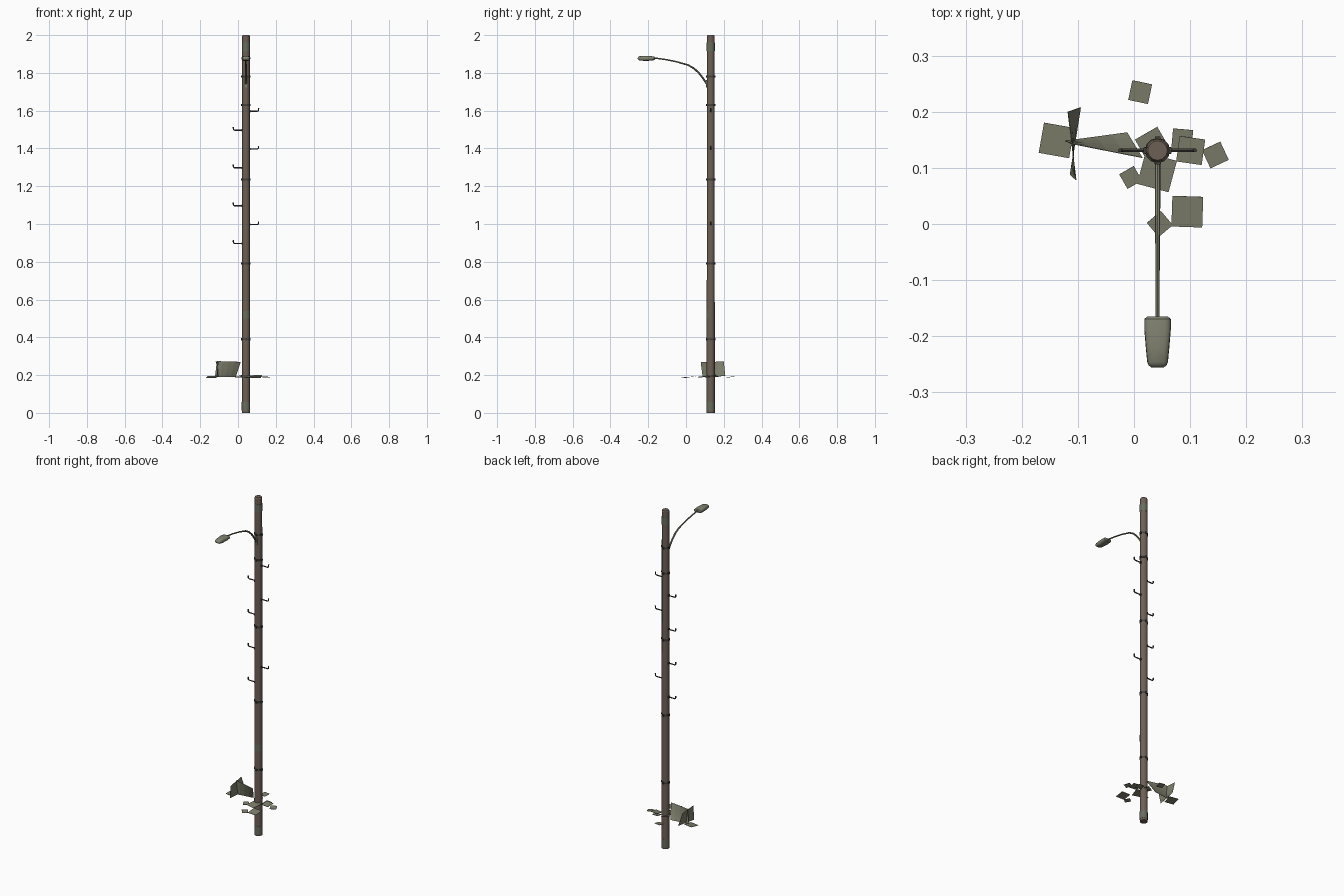
import bpy, bmesh, math
from mathutils import Vector, Matrix

if "Cube" in bpy.data.objects:
    bpy.data.objects.remove(bpy.data.objects["Cube"])

PX, PY, R = 0.042, 0.131, 0.0205   # pole axis and radius


def material(name, rgb):
    m = bpy.data.materials.new(name)
    m.diffuse_color = (*rgb, 1)
    m.use_nodes = True
    m.node_tree.nodes["Principled BSDF"].inputs["Base Color"].default_value = m.diffuse_color
    return m


WOOD = material("brown_wood", (0.155, 0.118, 0.093))
METAL = material("grey_green_metal", (0.215, 0.22, 0.16))
DARK = material("dark_iron", (0.055, 0.052, 0.046))
PAPER = material("paper_scrap", (0.21, 0.215, 0.15))
PATCH = material("faded_patch", (0.14, 0.15, 0.11))


def finish(name, bm, mat, smooth=True):
    bmesh.ops.recalc_face_normals(bm, faces=bm.faces)
    me = bpy.data.meshes.new(name)
    bm.to_mesh(me)
    bm.free()
    me.materials.append(mat)
    ob = bpy.data.objects.new(name, me)
    bpy.context.collection.objects.link(ob)
    if smooth:
        bpy.context.view_layer.objects.active = ob
        ob.select_set(True)
        bpy.ops.object.shade_smooth_by_angle(angle=math.radians(40))
        ob.select_set(False)
    return ob


def cyl(bm, r, z0, z1, n=12, r2=None):
    bmesh.ops.create_cone(bm, cap_ends=True, segments=n, radius1=r, radius2=r2 or r, depth=z1 - z0,
                          matrix=Matrix.Translation((PX, PY, (z0 + z1) / 2)))


def box(bm, c, s):
    bmesh.ops.create_cube(bm, size=1, matrix=Matrix.Translation(c) @ Matrix.Diagonal((*s, 1)))


def loft(bm, rings):
    rows = [[bm.verts.new(p) for p in ring] for ring in rings]
    n = len(rows[0])
    for a, b in zip(rows, rows[1:]):
        for i in range(n):
            bm.faces.new((a[i], a[(i + 1) % n], b[(i + 1) % n], b[i]))
    bm.faces.new(rows[0])
    bm.faces.new(rows[-1][::-1])


def tube(bm, pts, radii, n=8):
    """Round tube along a path, with mitred rings."""
    pts = [Vector(p) for p in pts]
    rings = []
    for i, p in enumerate(pts):
        d = (pts[min(i + 1, len(pts) - 1)] - pts[max(i - 1, 0)]).normalized()
        u = d.cross(Vector((0, 1, 0)) if abs(d.y) < 0.5 else Vector((1, 0, 0))).normalized()
        v = d.cross(u)
        rings.append([p + radii[i] * (math.cos(a) * u + math.sin(a) * v)
                      for a in (2 * math.pi * k / n for k in range(n))])
    loft(bm, rings)


# wooden pole with a slightly bevelled top
bm = bmesh.new()
cyl(bm, R + 0.001, 0, 1.994, r2=R)
cyl(bm, R, 1.994, 2.0, r2=R - 0.003)
finish("pole", bm, WOOD)

# faded wraps at the ends and a notice plate at the front right
bm = bmesh.new()
cyl(bm, R + 0.0012, 1.915, 1.96)
cyl(bm, R + 0.0018, 0.012, 0.058)
finish("faded_wraps", bm, PATCH)
bm = bmesh.new()
rows = [[(PX + 0.0228 * math.cos(a), PY + 0.0228 * math.sin(a), z)
         for a in (math.radians(-125 + 25 * k) for k in range(5))] for z in (0.5, 0.54)]
lo, hi = [[bm.verts.new(p) for p in r] for r in rows]
for i in range(4):
    bm.faces.new((lo[i], lo[i + 1], hi[i + 1], hi[i]))
finish("notice_plate", bm, PATCH)

# clamp bands with side lugs
bm = bmesh.new()
for z in (0.39, 0.79, 1.235, 1.63, 1.78):
    cyl(bm, R + 0.002, z - 0.005, z + 0.005)
    for s in (-1, 1):
        box(bm, (PX + s * (R + 0.002), PY, z), (0.005, 0.01, 0.011))
        box(bm, (PX, PY + s * (R + 0.002), z), (0.01, 0.005, 0.011))
finish("clamp_bands", bm, DARK)

# climbing steps with upturned tips
bm = bmesh.new()
for side, heights in ((1, (1.0, 1.4, 1.6)), (-1, (0.9, 1.1, 1.3, 1.5))):
    for z in heights:
        path = [(PX + side * x, PY, z + dz) for x, dz in
                ((0.01, -0.003), (0.061, -0.003), (0.066, 0.001), (0.067, 0.014))]
        tube(bm, path, [0.0036] * 4, 6)
        box(bm, (PX + side * (R + 0.001), PY, z - 0.003), (0.004, 0.012, 0.012))
finish("climbing_steps", bm, DARK)

# curved lamp arm and its bracket
arm = [(0.118, 1.735), (0.108, 1.745), (0.09, 1.772), (0.068, 1.8), (0.042, 1.824),
       (0.01, 1.842), (-0.05, 1.859), (-0.11, 1.871), (-0.175, 1.88)]
bm = bmesh.new()
tube(bm, [(PX, y, z) for y, z in arm], [0.005] * 5 + [0.0045, 0.004, 0.0038, 0.0038])
box(bm, (PX, PY - R - 0.001, 1.742), (0.012, 0.005, 0.04))
finish("lamp_arm", bm, METAL)

# lamp head: rounded cross-sections lofted along y
bm = bmesh.new()
rings = []
for y, w, h in ((-0.165, 0.018, 0.005), (-0.169, 0.0235, 0.0095), (-0.19, 0.0235, 0.0125),
                (-0.22, 0.021, 0.0135), (-0.246, 0.0185, 0.011), (-0.252, 0.016, 0.008),
                (-0.2555, 0.011, 0.003)):
    ring = []
    for k in range(16):
        c, s = math.cos(k * math.pi / 8), math.sin(k * math.pi / 8)
        ring.append((PX + w * math.copysign(abs(c) ** 0.6, c), y,
                     1.877 + h * math.copysign(abs(s) ** 0.7, s)))
    rings.append(ring)
loft(bm, rings)
finish("lamp_head", bm, METAL)

# loose flat scraps around the pole: x, y, z, size, turn
bm = bmesh.new()
for x, y, z, s, turn in ((-0.138, 0.149, 0.19, 0.055, -10), (0.011, 0.235, 0.19, 0.036, -12),
                         (0.145, 0.123, 0.19, 0.036, 25), (0.086, 0.151, 0.192, 0.036, -5),
                         (0.101, 0.131, 0.196, 0.046, -8), (0.095, 0.022, 0.19, 0.055, -2),
                         (0.046, 0.0, 0.188, 0.033, 40), (0.041, 0.092, 0.193, 0.058, -15),
                         (0.033, 0.142, 0.198, 0.046, 30), (-0.006, 0.083, 0.19, 0.03, 30)):
    t = math.radians(turn)
    tilt = Matrix.Rotation(0.12, 4, 'X')
    m = Matrix.Translation((x, y, z)) @ Matrix.Rotation(t, 4, 'Z') @ tilt
    bmesh.ops.create_cube(bm, size=1, matrix=m @ Matrix.Diagonal((s, s, 0.0015, 1)))
finish("flat_scraps", bm, PAPER, False)


# standing crumpled sheets, each a twisted four-corner patch
def sheet(name, a, b, c, d, n=4):
    a, b, c, d = map(Vector, (a, b, c, d))
    g = bmesh.new()
    grid = [[g.verts.new(a.lerp(b, i / n).lerp(d.lerp(c, i / n), j / n)) for i in range(n + 1)]
            for j in range(n + 1)]
    for j in range(n):
        for i in range(n):
            g.faces.new((grid[j][i], grid[j][i + 1], grid[j + 1][i + 1], grid[j + 1][i]))
    ob = finish(name, g, PAPER, False)
    mod = ob.modifiers.new("thickness", 'SOLIDIFY')
    mod.thickness, mod.offset = 0.001, 0


sheet("standing_sheet_long", (-0.122, 0.148, 0.19), (-0.012, 0.163, 0.19),
      (0.015, 0.118, 0.27), (-0.112, 0.143, 0.274))
sheet("standing_sheet_cross", (-0.114, 0.088, 0.19), (-0.095, 0.208, 0.195),
      (-0.118, 0.2, 0.272), (-0.103, 0.078, 0.268))
